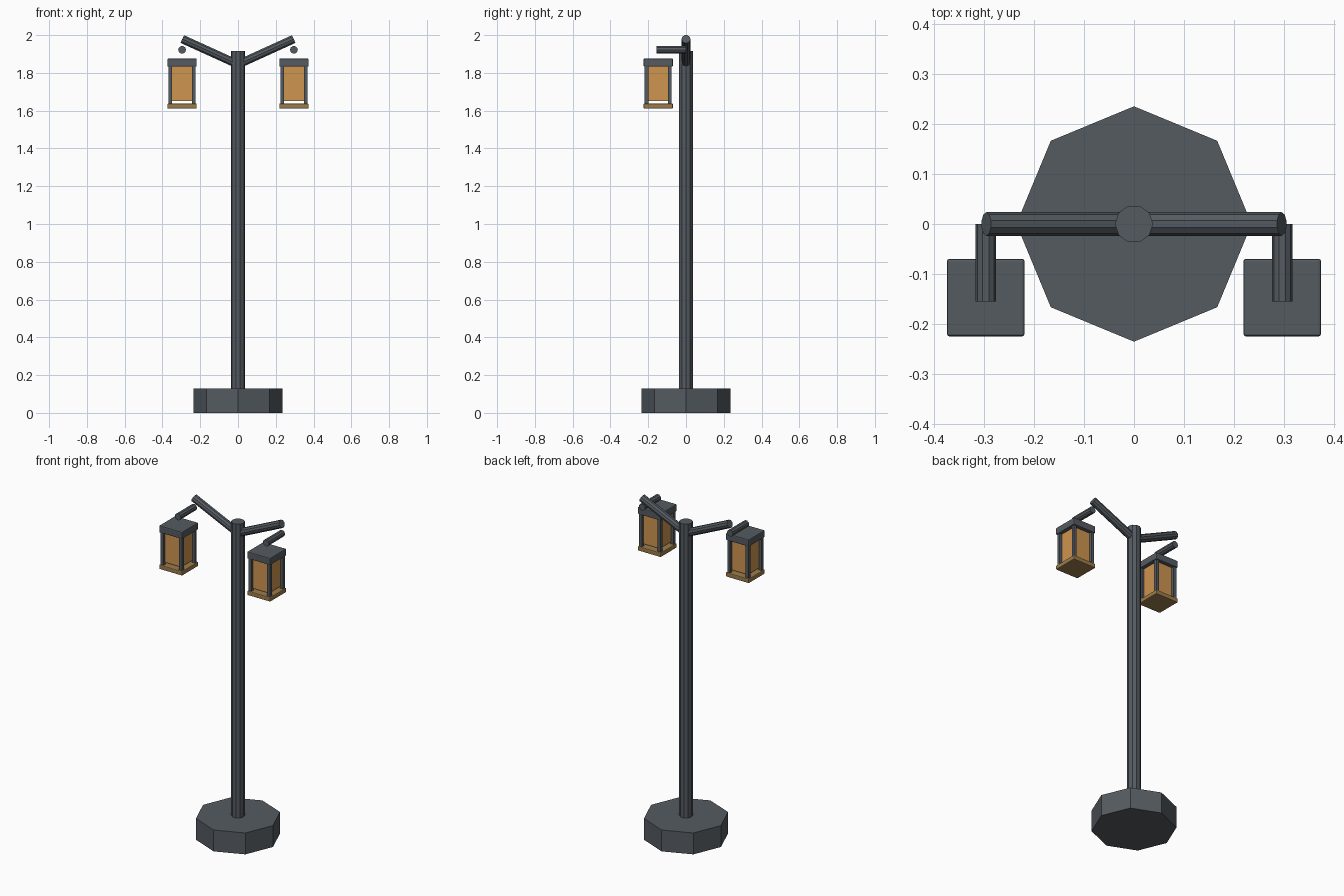
import bpy
from math import pi
from mathutils import Vector, Matrix

if "Cube" in bpy.data.objects:
    bpy.data.objects.remove(bpy.data.objects["Cube"])


def material(name, rgb):
    m = bpy.data.materials.new(name)
    m.diffuse_color = (*rgb, 1)
    m.use_nodes = True
    m.node_tree.nodes["Principled BSDF"].inputs["Base Color"].default_value = m.diffuse_color
    return m


iron = material("dark_iron", (0.09, 0.105, 0.12))
amber = material("amber_glass", (0.62, 0.30, 0.08))
brass = material("dull_brass", (0.33, 0.20, 0.07))


def finish(name, mat):
    ob = bpy.context.object
    ob.name = name
    ob.data.materials.append(mat)
    return ob


# n-sided rod between two points; first corner lies along the given side axis
def rod(name, a, b, r, sides, side_axis, mat=iron):
    a, b = Vector(a), Vector(b)
    z = (b - a).normalized()
    x = Vector(side_axis)
    x = (x - z * x.dot(z)).normalized()
    y = z.cross(x)
    bpy.ops.mesh.primitive_cylinder_add(vertices=sides, radius=r, depth=(b - a).length)
    ob = finish(name, mat)
    ob.data.transform(Matrix.Rotation(-pi / 2, 4, 'Z'))
    rot = Matrix((x, y, z)).transposed().to_4x4()
    ob.data.transform(Matrix.Translation((a + b) / 2) @ rot)
    return ob


# box from a centre, half widths and a height range
def box(name, cx, cy, half, z0, z1, mat, bevel=0):
    bpy.ops.mesh.primitive_cube_add(size=1)
    ob = finish(name, mat)
    ob.data.transform(Matrix.Translation((cx, cy, (z0 + z1) / 2))
                      @ Matrix.Diagonal((2 * half, 2 * half, z1 - z0, 1)))
    if bevel:
        mod = ob.modifiers.new("bevel", 'BEVEL')
        mod.width = bevel
        mod.segments = 2
    return ob


# octagonal foot and pole
rod("foot", (0, 0, 0), (0, 0, 0.13), 0.235, 8, (1, 0, 0))
rod("pole", (0, 0, 0.12), (0, 0, 1.915), 0.038, 10, (1, 0, 0))

# arms, brackets and lanterns on both sides
for side, s in (("left", -1), ("right", 1)):
    cx, cy = s * 0.296, -0.147
    rod(side + "_arm", (0, 0, 1.845), (s * 0.295, 0, 1.979), 0.0235, 10, (0, 1, 0))
    rod(side + "_bracket", (cx, 0, 1.922), (cx, -0.155, 1.922), 0.0205, 10, (1, 0, 0))
    box(side + "_lantern_cap", cx, cy, 0.0775, 1.833, 1.876, iron, 0.005)
    box(side + "_lantern_tray", cx, cy, 0.0775, 1.611, 1.638, brass, 0.005)
    box(side + "_lantern_glass", cx, cy, 0.055, 1.65, 1.835, amber)
    for i in (-1, 1):
        for j in (-1, 1):
            box(side + "_lantern_post", cx + i * 0.062, cy + j * 0.062, 0.0095,
                1.63, 1.84, iron)
